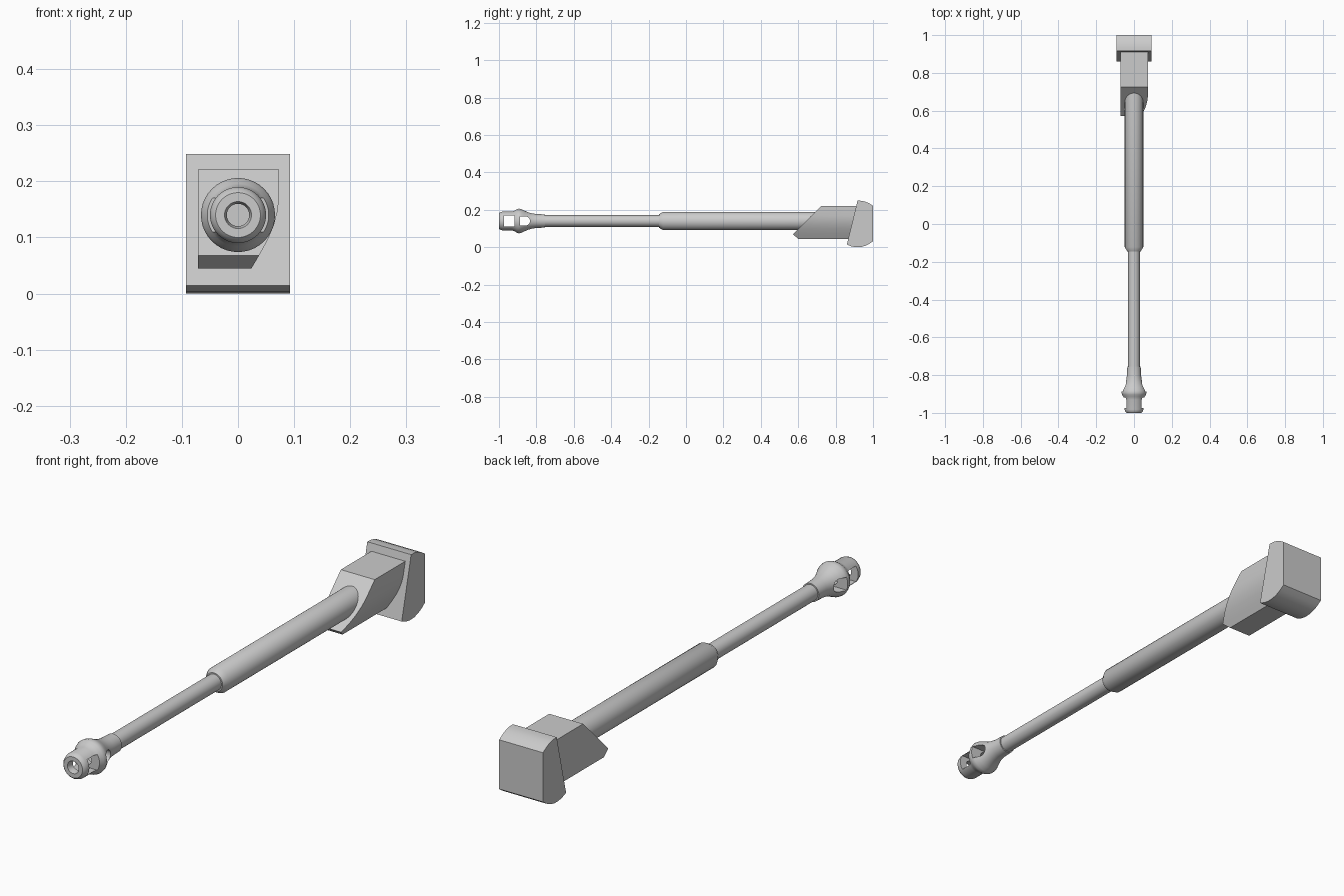
import bpy, bmesh, math
from mathutils import Vector

if "Cube" in bpy.data.objects:
    bpy.data.objects.remove(bpy.data.objects["Cube"])

AXIS_Z = 0.14
steel = bpy.data.materials.new("light_grey_steel")
steel.diffuse_color = (0.60, 0.60, 0.60, 1)
steel.use_nodes = True
steel.node_tree.nodes["Principled BSDF"].inputs["Base Color"].default_value = steel.diffuse_color


def finish(name, bm, smooth=True):
    bmesh.ops.recalc_face_normals(bm, faces=bm.faces[:])
    me = bpy.data.meshes.new(name)
    bm.to_mesh(me)
    bm.free()
    ob = bpy.data.objects.new(name, me)
    bpy.context.collection.objects.link(ob)
    me.materials.append(steel)
    if smooth:
        shade(ob)
    return ob


def shade(ob):
    bpy.ops.object.select_all(action='DESELECT')
    bpy.context.view_layer.objects.active = ob
    ob.select_set(True)
    bpy.ops.object.shade_smooth_by_angle(angle=math.radians(32))


def lathe(name, profile, n=40):
    """Closed turned part along y from (y, radius) points."""
    bm = bmesh.new()
    rings = []
    for y, r in profile:
        if r == 0:
            rings.append([bm.verts.new((0, y, AXIS_Z))] * n)
        else:
            rings.append([bm.verts.new((r * math.cos(2 * math.pi * i / n), y,
                                        AXIS_Z + r * math.sin(2 * math.pi * i / n)))
                          for i in range(n)])
    for a, b in zip(rings, rings[1:]):
        for i in range(n):
            j = (i + 1) % n
            bm.faces.new(list(dict.fromkeys((a[i], a[j], b[j], b[i]))))
    return finish(name, bm, False)


def prism(bm, pts, offset):
    """Extrude a flat outline by an offset."""
    face = bm.faces.new([bm.verts.new(p) for p in pts])
    ext = bmesh.ops.extrude_face_region(bm, geom=[face])
    verts = [v for v in ext["geom"] if isinstance(v, bmesh.types.BMVert)]
    bmesh.ops.translate(bm, verts=verts, vec=offset)


def side_prism(name, yz, half, smooth=True):
    bm = bmesh.new()
    prism(bm, [(-half, y, z) for y, z in yz], (2 * half, 0, 0))
    return finish(name, bm, smooth)


# Barrel with muzzle brake and bore
barrel = lathe("barrel", [
    (-0.70, 0), (-0.70, 0.02), (-0.985, 0.02), (-1.0, 0.024),
    (-1.0, 0.040), (-0.994, 0.046), (-0.982, 0.050), (-0.93, 0.050),
    (-0.915, 0.056), (-0.904, 0.063), (-0.894, 0.066), (-0.882, 0.064),
    (-0.865, 0.056), (-0.845, 0.047), (-0.825, 0.041), (-0.80, 0.037),
    (-0.755, 0.0355), (-0.755, 0.031), (-0.10, 0.031), (-0.10, 0)])

# Side vents of the muzzle brake: one square, one rounded at the rear
front_slot = [(-0.973, 0.11), (-0.918, 0.11), (-0.918, 0.17), (-0.973, 0.17)]
rear_slot = [(-0.888, 0.165), (-0.888, 0.115)] + [
    (-0.862 + 0.028 * math.cos(a), AXIS_Z + 0.025 * math.sin(a))
    for a in [math.radians(-90 + 18 * i) for i in range(11)]]
for name, outline in (("front_vent_cutter", front_slot), ("rear_vent_cutter", rear_slot)):
    cutter = side_prism(name, outline, 0.1, False)
    cutter.hide_render = True
    cutter.hide_viewport = True
    mod = barrel.modifiers.new(name, 'BOOLEAN')
    mod.operation = 'DIFFERENCE'
    mod.solver = 'EXACT'
    mod.object = cutter
    bpy.context.view_layer.objects.active = barrel
    bpy.ops.object.modifier_apply(modifier=mod.name)
    bpy.data.objects.remove(cutter)
shade(barrel)

# Thick recoil sleeve
sleeve = lathe("recoil_sleeve", [(-0.145, 0), (-0.145, 0.036), (-0.122, 0.049),
                                 (0.75, 0.049), (0.75, 0)])
shade(sleeve)

# Mantlet block: one curved lower flank, sloped nose and undercut
bm = bmesh.new()
section = [(-0.071, 0.045), (0.024, 0.045), (0.040, 0.072), (0.054, 0.098),
           (0.064, 0.122), (0.070, 0.145), (0.073, 0.168), (0.073, 0.221), (-0.071, 0.221)]
prism(bm, [(x, 0.45, z) for x, z in section], (0, 0.49, 0))
bmesh.ops.recalc_face_normals(bm, faces=bm.faces[:])
for normal in (Vector((0, -1, 1)), Vector((0, -0.023, -0.028))):
    bmesh.ops.bisect_plane(bm, geom=bm.verts[:] + bm.edges[:] + bm.faces[:],
                           plane_co=(0, 0.572, 0.068), plane_no=normal.normalized(),
                           clear_outer=True)
    bmesh.ops.holes_fill(bm, edges=[e for e in bm.edges if e.is_boundary], sides=0)
finish("mantlet_block", bm)

# Rear mounting plate with rounded top and bottom
side_prism("mounting_plate", [
    (0.86, 0.014), (0.885, 0.004), (0.91, 0.0), (0.935, 0.001), (0.96, 0.008),
    (0.98, 0.018), (1.0, 0.032), (1.0, 0.221), (0.98, 0.234), (0.96, 0.243),
    (0.94, 0.248), (0.917, 0.249)], 0.093)
